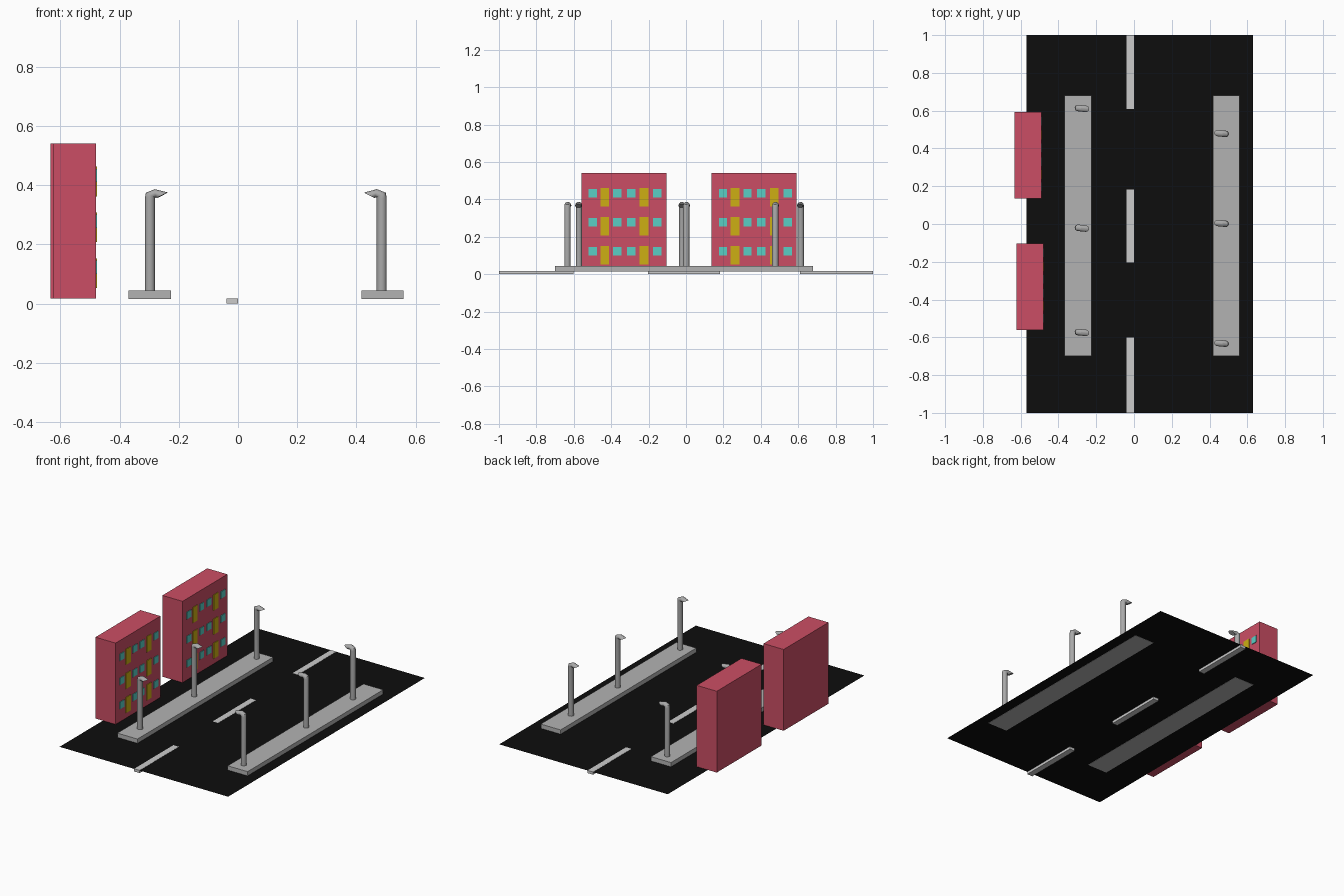
import bpy, bmesh, math
from mathutils import Matrix

if "Cube" in bpy.data.objects:
    bpy.data.objects.remove(bpy.data.objects["Cube"])


def material(name, rgb):
    m = bpy.data.materials.new(name)
    m.diffuse_color = (*rgb, 1)
    m.use_nodes = True
    m.node_tree.nodes["Principled BSDF"].inputs["Base Color"].default_value = m.diffuse_color
    return m


ASPHALT = material("black asphalt", (0.004, 0.004, 0.004))
CONCRETE = material("grey concrete", (0.45, 0.45, 0.45))
PAINT = material("pale road paint", (0.60, 0.60, 0.60))
BRICK = material("red wall", (0.60, 0.076, 0.128))
GLASS = material("turquoise glass", (0.10, 0.62, 0.56))
DOOR = material("yellow door", (0.61, 0.43, 0.007))
METAL = material("grey metal", (0.40, 0.40, 0.40))


def finish(name, bm, mat):
    bmesh.ops.recalc_face_normals(bm, faces=bm.faces)
    mesh = bpy.data.meshes.new(name)
    bm.to_mesh(mesh)
    bm.free()
    mesh.materials.append(mat)
    ob = bpy.data.objects.new(name, mesh)
    bpy.context.collection.objects.link(ob)
    return ob


def add_box(bm, x, y, z):
    """Add a box from (min, max) ranges."""
    size = [b - a for a, b in (x, y, z)]
    mid = [(a + b) / 2 for a, b in (x, y, z)]
    bmesh.ops.create_cube(bm, size=1, matrix=Matrix.Translation(mid) @ Matrix.Diagonal((*size, 1)))


def boxes(name, mat, *ranges):
    bm = bmesh.new()
    for r in ranges:
        add_box(bm, *r)
    return finish(name, bm, mat)


# Road: a single flat sheet
bm = bmesh.new()
bmesh.ops.create_grid(bm, x_segments=1, y_segments=1, size=1,
                      matrix=Matrix.Translation((0.03, 0, 0.0165)) @ Matrix.Diagonal((0.60, 1, 1, 1)))
for f in bm.faces:
    if f.normal.z < 0:
        f.normal_flip()
road = finish("road", bm, ASPHALT)

# Lane dashes
for i, y in enumerate([(-1, -0.602), (-0.203, 0.183), (0.61, 1)]):
    boxes(f"lane_dash_{i + 1}", PAINT, ((-0.039, 0.0), y, (0.0, 0.0175)))

# Pavements
for name, x in (("left_pavement", (-0.369, -0.226)), ("right_pavement", (0.417, 0.558))):
    boxes(name, CONCRETE, (x, (-0.70, 0.68), (0.0155, 0.044)))

# Apartment blocks: wall, windows and tall doors as thin plates on the +x side
WINDOW_Y = (-0.165, -0.035, 0.035, 0.179)
WINDOW_Y = (-0.166, -0.035, 0.039, 0.179)
DOOR_Y = (-0.102, 0.108)
for i, (cx, cy) in enumerate([(-0.551, -0.332), (-0.562, 0.364)]):
    front = cx + 0.0715
    plate = (front - 0.001, front + 0.004)
    boxes(f"building_{i + 1}", BRICK,
          ((cx - 0.0715, front), (cy - 0.228, cy + 0.228), (0.017, 0.54)))
    floors = [0.155 * k for k in range(3)]
    boxes(f"windows_{i + 1}", GLASS,
          *[(plate, (cy + y - 0.0225, cy + y + 0.0225), (0.100 + z, 0.145 + z))
            for z in floors for y in WINDOW_Y])
    boxes(f"doors_{i + 1}", DOOR,
          *[(plate, (cy + y - 0.0235, cy + y + 0.0235), (0.052 + z, 0.152 + z))
            for z in floors for y in DOOR_Y])

# Street lamps: a round tube bent over at the top, each ring given by its
# back point and front point in the xz plane
RINGS = [((-0.017, 0.042), (0.017, 0.042)),
         ((-0.017, 0.357), (0.017, 0.354)),
         ((-0.014, 0.374), (0.018, 0.358)),
         ((0.016, 0.386), (0.021, 0.358)),
         ((0.060, 0.375), (0.023, 0.356))]
SIDES = 16


def lamp(name, x, y, angle):
    bm = bmesh.new()
    loops = []
    for (ax, az), (bx, bz) in RINGS:
        loop = []
        for s in range(SIDES):
            t = math.tau * s / SIDES
            k = (1 + math.cos(t)) / 2
            loop.append(bm.verts.new((ax + (bx - ax) * k, 0.017 * math.sin(t), az + (bz - az) * k)))
        loops.append(loop)
    for lo, hi in zip(loops, loops[1:]):
        for s in range(SIDES):
            n = (s + 1) % SIDES
            bm.faces.new((lo[s], lo[n], hi[n], hi[s]))
    bm.faces.new(loops[0][::-1])
    bm.faces.new(loops[-1])
    ob = finish(name, bm, METAL)
    ob.location = (x, y, 0)
    ob.rotation_euler.z = angle
    bpy.ops.object.select_all(action='DESELECT')
    ob.select_set(True)
    bpy.context.view_layer.objects.active = ob
    bpy.ops.object.shade_smooth_by_angle(angle=math.radians(35))


TILT = math.radians(-6)
for i, y in enumerate((-0.572, -0.02, 0.614)):
    lamp(f"left_lamp_{i + 1}", -0.297, y, TILT)
for i, y in enumerate((-0.634, 0.001, 0.477)):
    lamp(f"right_lamp_{i + 1}", 0.485, y, math.pi + TILT)
